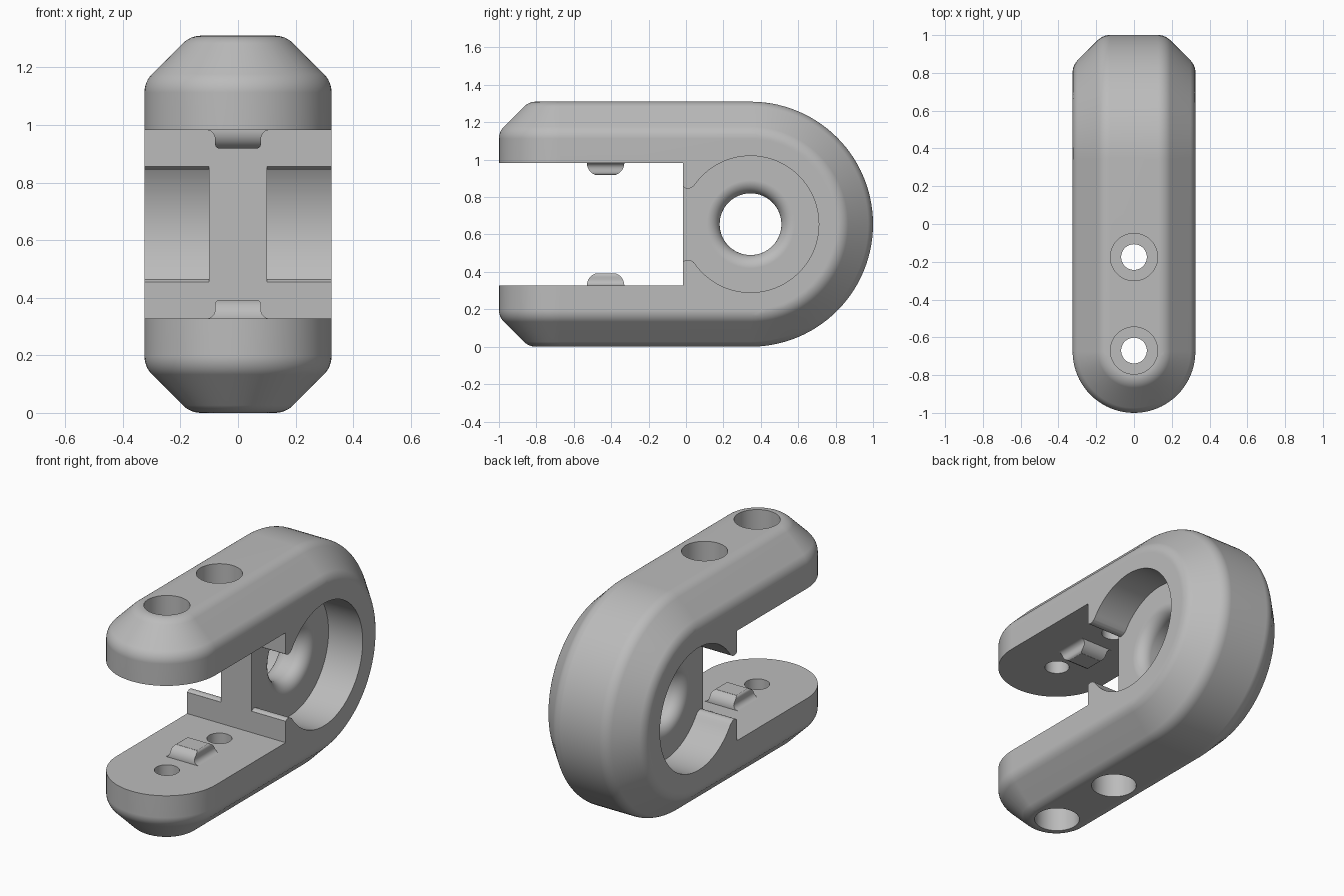
import bpy, bmesh
from math import sin, cos, pi, atan2
from mathutils import Vector

if "Cube" in bpy.data.objects:
    bpy.data.objects.remove(bpy.data.objects["Cube"])

MID = 0.655        # height of the symmetry plane and of the eye axis
EYE_Y = 0.345      # eye axis
NOSE_Y = -0.675    # axis of the rounded arm tips
SLOT = 0.3275      # half height of the jaw opening
SLOT_Y = -0.015

grey = bpy.data.materials.new("plain_grey")
grey.use_nodes = True
grey.diffuse_color = (0.5, 0.5, 0.5, 1)
grey.node_tree.nodes["Principled BSDF"].inputs["Base Color"].default_value = grey.diffuse_color


def arc(cx, cy, r, a, b, n):
    return [(cx + r * cos(a + (b - a) * i / n), cy + r * sin(a + (b - a) * i / n))
            for i in range(n + 1)]


def make(name, bm):
    bmesh.ops.recalc_face_normals(bm, faces=bm.faces)
    me = bpy.data.meshes.new(name)
    bm.to_mesh(me)
    bm.free()
    me.materials.append(grey)
    ob = bpy.data.objects.new(name, me)
    bpy.context.collection.objects.link(ob)
    return ob


def loft(name, rings):
    """Skin a list of equal rings and cap both ends."""
    bm = bmesh.new()
    vs = [[bm.verts.new(p) for p in ring] for ring in rings]
    n = len(vs[0])
    for a, b in zip(vs, vs[1:]):
        for i in range(n):
            j = (i + 1) % n
            bm.faces.new((a[i], a[j], b[j], b[i]))
    bm.faces.new(vs[0])
    bm.faces.new(vs[-1])
    return make(name, bm)


def circle(r, n=64):
    return arc(0, 0, r, 0, 2 * pi, n)[:-1]


def smooth(ob):
    bpy.ops.object.select_all(action='DESELECT')
    ob.select_set(True)
    bpy.context.view_layer.objects.active = ob
    bpy.ops.object.shade_smooth_by_angle(angle=0.5)


# Body: hull of the rounded bevel section turned around the tip and the eye
section = arc(0.235, 0.458, 0.09, 0, pi / 4, 6) + arc(0.128, 0.565, 0.09, pi / 4, pi / 2, 6)
bm = bmesh.new()
for w, d in section:
    for x, y in arc(0, 0, w, pi, 2 * pi, 40):
        for s in (-1, 1):
            bm.verts.new((x, NOSE_Y + y, MID + s * d))
    for y, z in arc(EYE_Y, MID, d, -pi / 2, pi / 2, 56):
        for s in (-1, 1):
            bm.verts.new((s * w, y, z))
hull = bmesh.ops.convex_hull(bm, input=bm.verts)
bmesh.ops.delete(bm, geom=[v for v in bm.verts if not v.link_faces], context='VERTS')
bmesh.ops.dissolve_limit(bm, angle_limit=0.008, verts=bm.verts, edges=bm.edges)
body = make("clevis_body", bm)

cutters = []

# Jaw opening between the arms
slot = [(-1, -1.5), (1, -1.5), (1, SLOT_Y), (-1, SLOT_Y)]
cutters.append(loft("jaw_cutter", [[(x, y, MID + s * SLOT) for x, y in slot] for s in (-1, 1)]))

# Round side recesses that open to the jaw past rounded lips
R, LIP, TIP_Y, TIP_Z = 0.365, 0.035, 0.01, 0.225
a = atan2(TIP_Z, TIP_Y - EYE_Y)
lip = arc(TIP_Y, TIP_Z, LIP, a - pi, -0.75 * pi, 8)
if a - pi < -0.75 * pi:
    lip = arc(TIP_Y, TIP_Z, LIP, a - pi, -0.75 * pi, 8)
lip = arc(TIP_Y, TIP_Z, LIP, a + pi, 1.25 * pi, 8)
lip.append((-0.1, lip[-1][1]))
outline = arc(EYE_Y, 0, R, -a, a, 72) + lip[1:] + [(y, -z) for y, z in reversed(lip[1:])]
for s in (-1, 1):
    cutters.append(loft("recess_cutter", [[(s * x, y, MID + z) for y, z in outline]
                                          for x in (0.1, 0.5)]))

# Eye through the web with rolled rims
rim = [(0.03 + 0.07 * sin(t * pi / 16), 0.235 - 0.07 * cos(t * pi / 16)) for t in range(9)]
rim.append((0.13, 0.235))
rim = [(-x, r) for x, r in reversed(rim)] + rim
cutters.append(loft("eye_cutter", [[(x, EYE_Y + y, MID + z) for y, z in circle(r)] for x, r in rim]))

# Counterbored screw holes in both arms
bore = [(0.25, 0.068), (0.49, 0.068), (0.49, 0.125), (0.8, 0.125)]
for hole_y in (-0.175, -0.67):
    for s in (-1, 1):
        cutters.append(loft("screw_cutter", [[(x, hole_y + y, MID + s * d) for x, y in circle(r, 48)]
                                             for d, r in bore]))

# Cut the body
bpy.context.view_layer.objects.active = body
for c in cutters:
    c.hide_render = True
    m = body.modifiers.new("cut", 'BOOLEAN')
    m.operation, m.solver, m.object = 'DIFFERENCE', 'EXACT', c
    bpy.ops.object.modifier_apply(modifier=m.name)
    bpy.data.objects.remove(c)
smooth(body)
body.modifiers.new("even_shading", 'WEIGHTED_NORMAL').keep_sharp = True

# Grip bumps inside the jaw: domed across, flared at the ends
for s, name in ((-1, "lower_grip_bump"), (1, "upper_grip_bump")):
    rings = []
    for i in range(-1, 13):
        h = 0.065 * (1 - cos(max(i, 0) / 12 * pi)) / 2
        d = 0.04 + 0.06 * max(0, 1 - (h / 0.065) ** 2) ** 0.5
        if h < 0.03:
            w = 0.11 - 0.03 * (1 - (1 - h / 0.03) ** 2) ** 0.5
        else:
            w = 0.08 - 0.012 * max(0, (h - 0.05) / 0.015) ** 2
        d = max(d, 0.055)
        z = MID + s * (SLOT - h + (0.02 if i < 0 else 0))
        rings.append([(x * w, -0.43 + y * d, z) for x, y in ((-1, -1), (1, -1), (1, 1), (-1, 1))])
    smooth(loft(name, rings))
